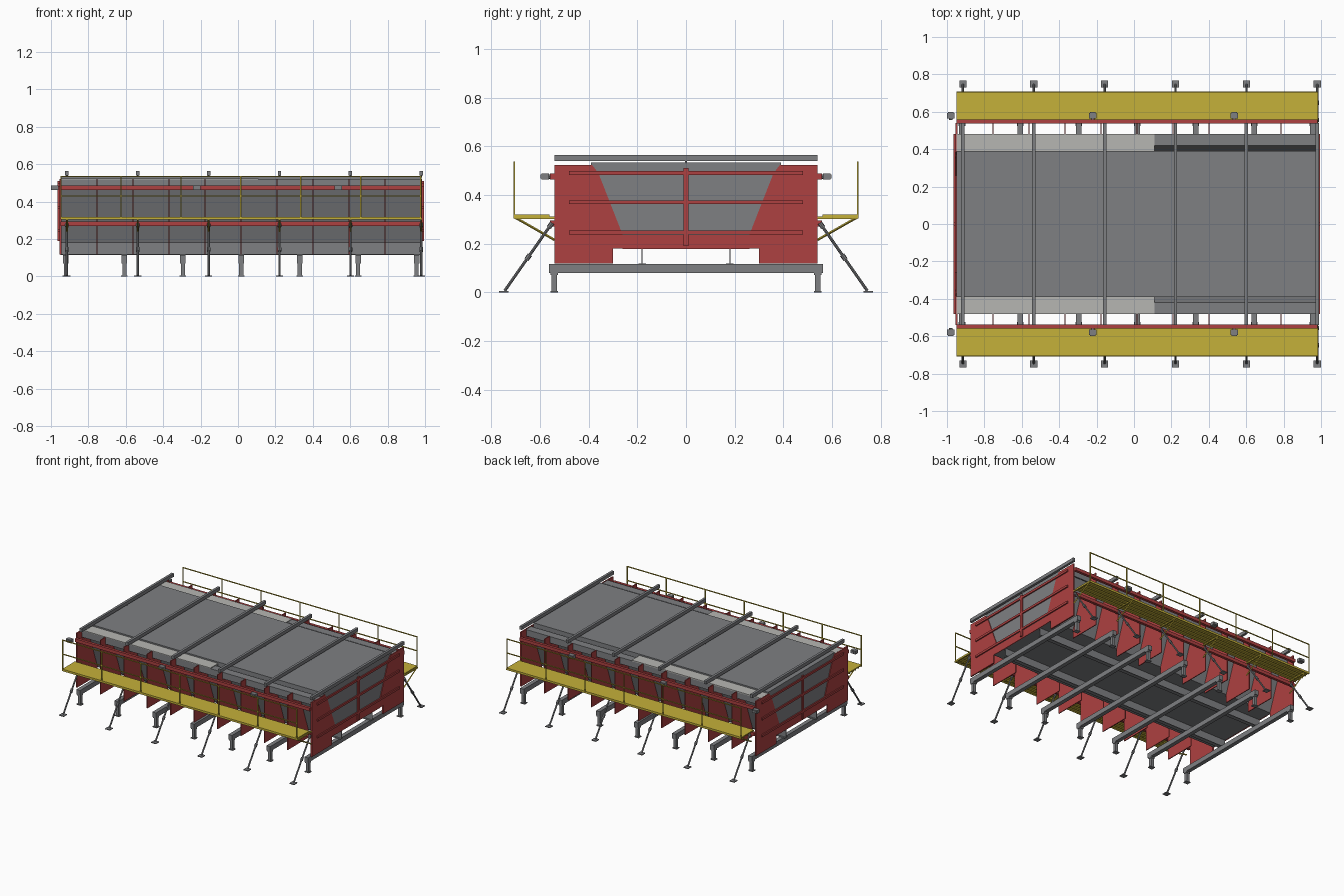
import bpy, bmesh, math
from mathutils import Vector, Matrix

if "Cube" in bpy.data.objects:
    bpy.data.objects.remove(bpy.data.objects["Cube"])


def mat(name, rgb):
    m = bpy.data.materials.new(name)
    m.diffuse_color = (*rgb, 1)
    m.use_nodes = True
    m.node_tree.nodes["Principled BSDF"].inputs["Base Color"].default_value = m.diffuse_color
    return m


GREY = mat("steel grey", (0.21, 0.215, 0.225))
RED = mat("frame red", (0.42, 0.052, 0.052))
YELLOW = mat("walkway yellow", (0.56, 0.44, 0.042))
LIGHT = mat("light grey", (0.47, 0.47, 0.45))


class Part:
    """Collects simple solids into one named object."""

    def __init__(self, name, material):
        self.name, self.material, self.bm = name, material, bmesh.new()

    def box(self, x0, x1, y0, y1, z0, z1):
        m = Matrix.LocRotScale(((x0 + x1) / 2, (y0 + y1) / 2, (z0 + z1) / 2), None,
                               (abs(x1 - x0), abs(y1 - y0), abs(z1 - z0)))
        bmesh.ops.create_cube(self.bm, size=1, matrix=m)

    def prism(self, pts, x0, x1):
        """Extrude a (y, z) outline along x."""
        f = self.bm.faces.new([self.bm.verts.new((x0, y, z)) for y, z in pts])
        r = bmesh.ops.extrude_face_region(self.bm, geom=[f])
        vs = [v for v in r["geom"] if isinstance(v, bmesh.types.BMVert)]
        bmesh.ops.translate(self.bm, verts=vs, vec=(x1 - x0, 0, 0))

    def rod(self, a, b, r, sides=8):
        a, b = Vector(a), Vector(b)
        d = b - a
        m = Matrix.Translation((a + b) / 2) @ d.to_track_quat('Z', 'Y').to_matrix().to_4x4()
        bmesh.ops.create_cone(self.bm, cap_ends=True, segments=sides, radius1=r, radius2=r,
                              depth=d.length, matrix=m)

    def done(self):
        bmesh.ops.recalc_face_normals(self.bm, faces=self.bm.faces)
        me = bpy.data.meshes.new(self.name)
        self.bm.to_mesh(me)
        self.bm.free()
        me.materials.append(self.material)
        ob = bpy.data.objects.new(self.name, me)
        bpy.context.collection.objects.link(ob)
        return ob


X0, X1, XM = -0.95, 0.98, 0.11
SIDES = (-1, 1)
FRAMES = [-0.915 + 0.379 * i for i in range(6)]
LEGS = [-0.92 + 0.3125 * i for i in range(7)]
RIBS = [-0.947 + 0.1925 * i for i in range(11)]


def both(half):
    """Complete a symmetric outline from its +y half."""
    return half + [(-y, z) for y, z in reversed(half)]


# trough body, with open grooves beside the lid along one half
p = Part("trough_left", GREY)
p.prism(both([(0.30, 0.18), (0.42, 0.515), (0.39, 0.515), (0.39, 0.533)]), X0, XM)
p.done()
p = Part("trough_right", GREY)
p.prism(both([(0.30, 0.18), (0.42, 0.518), (0.39, 0.45), (0.39, 0.533)]), XM, X1)
p.done()

# top flanges with outer lips
p = Part("top_flanges", GREY)
for s in SIDES:
    p.box(X0, X1, s * 0.42, s * 0.48, 0.508, 0.518)
    p.box(X0, X1, s * 0.472, s * 0.48, 0.47, 0.518)
p.done()
p = Part("flange_covers", LIGHT)
for s in SIDES:
    p.box(X0, XM, s * 0.39, s * 0.48, 0.515, 0.523)
p.done()

# side ribs
p = Part("side_ribs", RED)
for x in RIBS:
    for s in SIDES:
        p.prism([(s * y, z) for y, z in [(0.54, 0.118), (0.54, 0.522), (0.482, 0.522),
                 (0.482, 0.465), (0.40, 0.465), (0.30, 0.18), (0.30, 0.118)]],
                x - 0.003, x + 0.003)
p.done()

# end frames: posts, sill, crossbars and centre stiffener
p = Part("end_frames", RED)
for x, d in ((X0, -1), (X1, 1)):
    e = x + d * 0.005
    for s in SIDES:
        p.prism([(s * y, z) for y, z in [(0.54, 0.118), (0.54, 0.522), (0.385, 0.522),
                 (0.36, 0.49), (0.26, 0.235), (0.26, 0.18), (0.30, 0.18), (0.30, 0.118)]], x, e)
    p.box(x, e, -0.26, 0.26, 0.178, 0.235)
    for z in (0.245, 0.37, 0.49):
        p.box(e, x + d * 0.014, -0.48, 0.48, z - 0.008, z + 0.008)
    p.box(e, x + d * 0.015, -0.01, 0.01, 0.19, 0.51)
p.done()

# long side rails
p = Part("side_rails", RED)
for s in SIDES:
    for z in (0.282, 0.475):
        p.box(X0, X1, s * 0.538, s * 0.558, z - 0.012, z + 0.012)
p.done()

# vibrators on the upper rails
p = Part("vibrators", GREY)
for s in SIDES:
    for x in (-0.98, -0.22, 0.535):
        p.rod((x, s * 0.556, 0.475), (x, s * 0.565, 0.475), 0.009)
        p.box(x - 0.02, x + 0.02, s * 0.563, s * 0.593, 0.463, 0.487)
        p.box(x - 0.015, x + 0.015, s * 0.593, s * 0.598, 0.467, 0.483)
p.done()

# underside longitudinal joists
p = Part("floor_joists", GREY)
for s in SIDES:
    p.box(X0, X1, s * 0.178, s * 0.182, 0.115, 0.18)
    p.box(X0, X1, s * 0.165, s * 0.195, 0.115, 0.119)
p.done()

# base cross beams on short legs
p = Part("base_beams", GREY)
for x in LEGS:
    p.box(x - 0.015, x + 0.015, -0.563, 0.563, 0.08, 0.116)
p.done()
p = Part("base_legs", GREY)
for x in LEGS:
    for s in SIDES:
        y = s * 0.541
        p.box(x - 0.011, x + 0.011, y - 0.011, y + 0.011, 0.005, 0.08)
        p.box(x - 0.018, x + 0.018, y - 0.016, y + 0.016, 0, 0.006)
        p.box(x - 0.015, x + 0.015, y - 0.015, y + 0.015, 0.07, 0.08)
p.done()

# top tie beams and their short hangers
p = Part("top_beams", GREY)
for x in FRAMES:
    p.box(x - 0.009, x + 0.009, -0.541, 0.541, 0.54, 0.565)
    p.rod((x, 0, 0.53), (x, 0, 0.545), 0.005)
p.done()

# raking props with collars and foot plates
p = Part("raking_props", GREY)
for x in FRAMES:
    for s in SIDES:
        foot, head = Vector((x, s * 0.745, 0.006)), Vector((x, s * 0.55, 0.285))
        p.rod(foot, head, 0.006)
        p.rod(foot.lerp(head, 0.46), foot.lerp(head, 0.53), 0.010)
        p.rod(foot.lerp(head, 0.93), head, 0.010)
        p.box(x - 0.019, x + 0.019, s * 0.73, s * 0.768, 0, 0.006)
p.done()

# walkway decks with joists below
p = Part("walkways", YELLOW)
for s in SIDES:
    p.box(X0, X1, s * 0.56, s * 0.708, 0.311, 0.319)
    for y in (0.565, 0.60, 0.635, 0.67, 0.705):
        p.box(X0, X1, s * (y - 0.003), s * (y + 0.003), 0.304, 0.312)
p.done()

# walkway brackets
p = Part("walkway_brackets", YELLOW)
for x in FRAMES:
    for s in SIDES:
        p.rod((x, s * 0.54, 0.215), (x, s * 0.70, 0.306), 0.005, 4)
        p.box(x - 0.005, x + 0.005, s * 0.54, s * 0.705, 0.302, 0.312)
p.done()

# guard rails
p = Part("guard_rails", YELLOW)
for s in SIDES:
    y0, y1 = s * 0.703, s * 0.709
    for i in range(7):
        x = X0 + 0.003 + i * (X1 - X0 - 0.006) / 6
        p.box(x - 0.003, x + 0.003, y0, y1, 0.315, 0.535)
    for z in (0.43, 0.534):
        p.box(X0, X1, y0, y1, z - 0.003, z + 0.003)
p.done()
